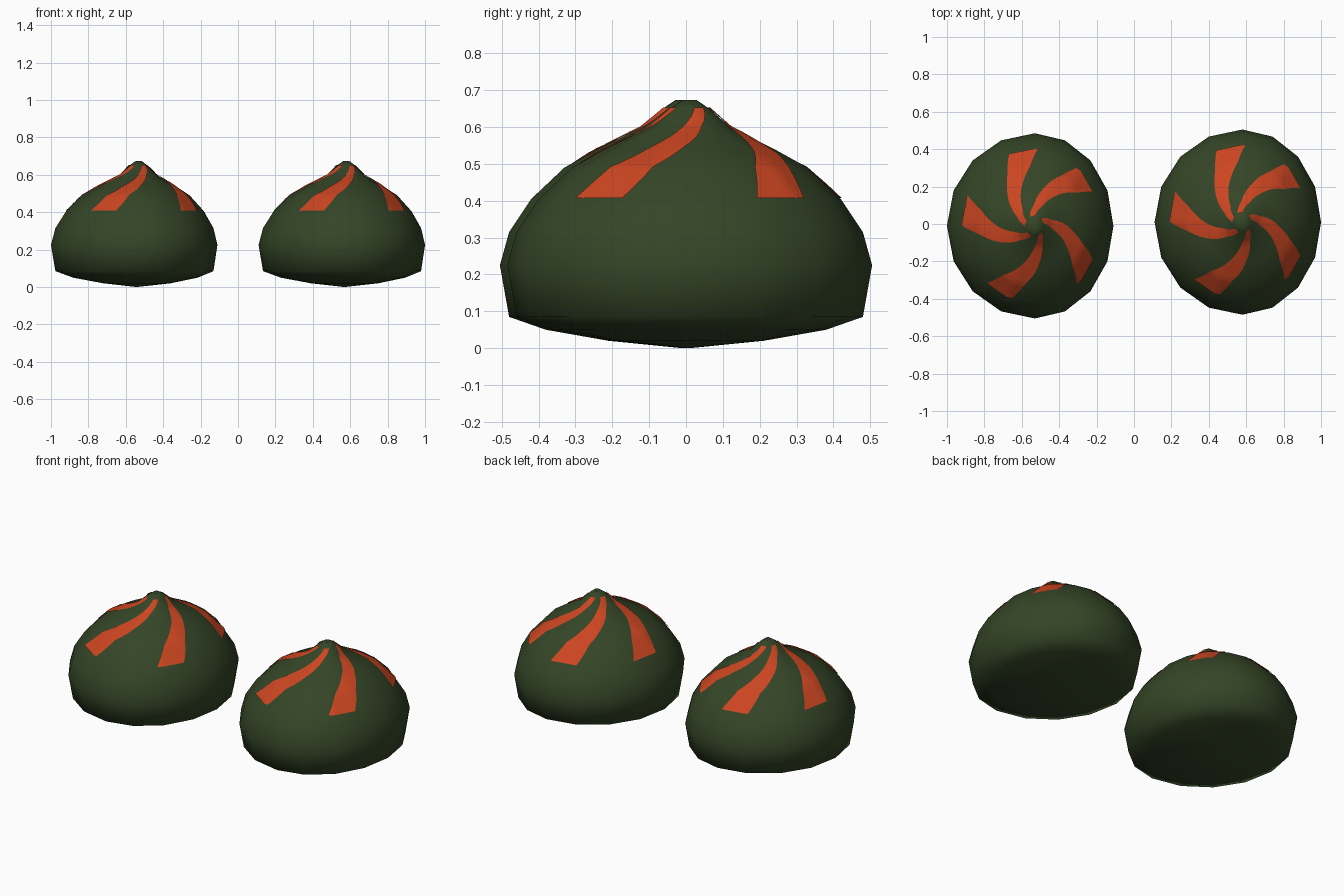
import bpy, math

if "Cube" in bpy.data.objects:
    bpy.data.objects.remove(bpy.data.objects["Cube"])

SIDES = 16
# body profile: (radius, height) from the base up
PROFILE = [(0.2, 0.02), (0.37, 0.05), (0.47, 0.085), (0.495, 0.225), (0.47, 0.315),
           (0.41, 0.405), (0.32, 0.49), (0.23, 0.54), (0.11, 0.60), (0.053, 0.65), (0.018, 0.674)]
RMAX = 0.495
LEFT, RIGHT = 0.47 / RMAX, 0.42 / RMAX   # slightly lopsided across x


def material(name, col):
    m = bpy.data.materials.new(name)
    m.diffuse_color = (*col, 1)
    m.use_nodes = True
    m.node_tree.nodes["Principled BSDF"].inputs["Base Color"].default_value = m.diffuse_color
    return m


green = material("dark_green", (0.035, 0.06, 0.02))
red = material("orange_red", (0.6, 0.06, 0.015))


def point(r, deg, z):
    # point on the faceted 16-sided ring of radius r
    a = math.radians(deg)
    step = 2 * math.pi / SIDES
    dev = (a % step) - step / 2
    r = r * math.cos(step / 2) / math.cos(dev)
    x, y = r * math.cos(a), r * math.sin(a)
    return (x * (RIGHT if x > 0 else LEFT), y, z)


def make(name, verts, faces, mat, loc):
    me = bpy.data.meshes.new(name)
    me.from_pydata(verts, [], faces)
    me.polygons.foreach_set("use_smooth", [True] * len(faces))
    me.materials.append(mat)
    me.update()
    ob = bpy.data.objects.new(name, me)
    ob.location = loc
    bpy.context.collection.objects.link(ob)
    return ob


def body(name, loc):
    verts = [point(r, 360 * i / SIDES, z) for r, z in PROFILE for i in range(SIDES)]
    faces = []
    for k in range(len(PROFILE) - 1):
        for i in range(SIDES):
            j = (i + 1) % SIDES
            a, b = k * SIDES, (k + 1) * SIDES
            faces.append((a + i, a + j, b + j, b + i))
    n = len(verts)
    verts += [(-0.012, 0, 0), (0, 0, 0.667)]
    top = (len(PROFILE) - 1) * SIDES
    for i in range(SIDES):
        j = (i + 1) % SIDES
        faces += [(n, j, i), (n + 1, top + i, top + j)]
    make(name, verts, faces, green, loc)


# swirl: angle offset and half width (degrees) on the upper rings
SWIRL = [(0, 11.5), (8, 12), (21, 12), (42, 13), (66, 15)]
ROWS, COLS = 4, 8


def stripe(name, start, loc):
    rings = PROFILE[5:10]
    samples = []
    for k in range(len(rings) - 1):
        for s in range(ROWS):
            t = s / ROWS
            samples.append([p + (q - p) * t for p, q in
                            zip(rings[k] + SWIRL[k], rings[k + 1] + SWIRL[k + 1])])
    samples.append(list(rings[-1] + SWIRL[-1]))
    verts, faces = [], []
    for r, z, off, half in samples:
        for c in range(COLS + 1):
            ang = start + off + half * (2 * c / COLS - 1)
            verts.append(point(r + 0.003, ang, z + 0.003))
    w = COLS + 1
    for k in range(len(samples) - 1):
        for c in range(COLS):
            a = k * w + c
            faces.append((a, a + 1, a + w + 1, a + w))
    make(name, verts, faces, red, loc)


# two matching domes, side by side
for side, loc in (("left", (-0.53, -0.01, 0)), ("right", (0.58, 0.01, 0))):
    body(side + "_dome", loc)
    for i, ang in enumerate((168, 99, 38, -38, 240)):
        stripe(f"{side}_stripe_{i + 1}", ang, loc)
